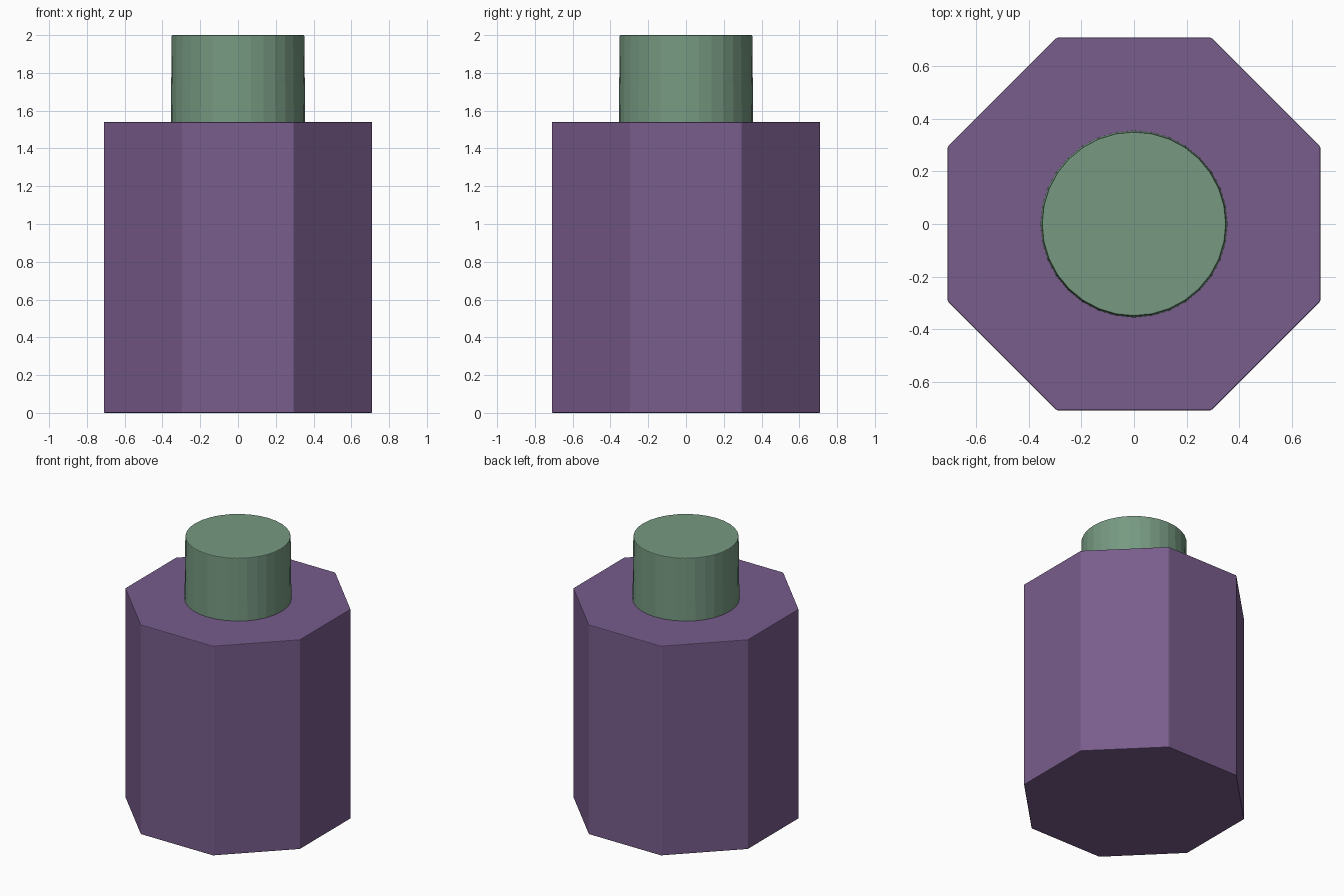
import bpy
import math

cube = bpy.data.objects.get("Cube")
if cube:
    bpy.data.objects.remove(cube, do_unlink=True)


def make_material(name, rgb):
    mat = bpy.data.materials.new(name)
    mat.use_nodes = True
    color = (*rgb, 1.0)
    mat.diffuse_color = color
    bsdf = next(n for n in mat.node_tree.nodes if n.type == 'BSDF_PRINCIPLED')
    bsdf.inputs["Base Color"].default_value = color
    return mat


def make_prism(name, sides, r_bottom, r_top, z_bottom, z_top, turn, mat):
    bpy.ops.mesh.primitive_cone_add(
        vertices=sides, radius1=r_bottom, radius2=r_top,
        depth=z_top - z_bottom, location=(0, 0, (z_bottom + z_top) / 2),
        rotation=(0, 0, turn))
    obj = bpy.context.object
    obj.name = name
    obj.data.materials.append(mat)
    # Fine softened edge on the corners only
    bevel = obj.modifiers.new("edge_bevel", 'BEVEL')
    bevel.width = 0.005
    bevel.segments = 2
    bevel.limit_method = 'ANGLE'
    bevel.angle_limit = math.radians(30)
    return obj


purple = make_material("muted purple", (0.188, 0.109, 0.262))
green = make_material("sage green", (0.184, 0.323, 0.223))

# Eight-sided body with flat faces toward the axes
corner_radius = 0.71 / math.cos(math.pi / 8)
make_prism("bottle_body", 8, corner_radius, corner_radius, 0.0, 1.54,
           math.pi / 8, purple)

# Round cap, slightly narrower at the top
make_prism("round_cap", 32, 0.356, 0.351, 1.53, 2.0, 0.0, green)
